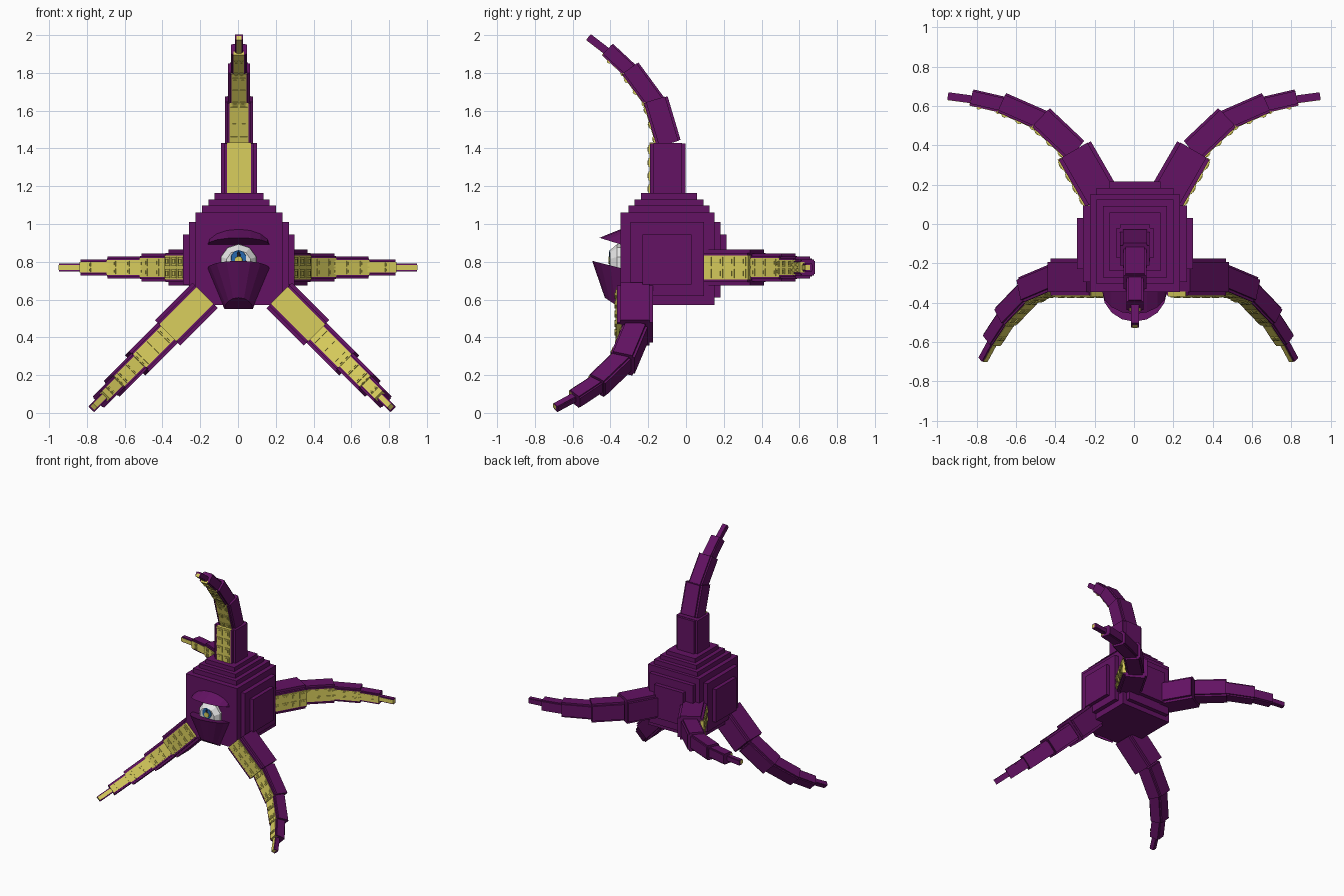
import bpy, bmesh
from math import sin, cos, pi, sqrt
from mathutils import Vector, Matrix

if "Cube" in bpy.data.objects:
    bpy.data.objects.remove(bpy.data.objects["Cube"])


def material(name, rgb):
    m = bpy.data.materials.new(name)
    m.use_nodes = True
    color = (*rgb, 1)
    m.diffuse_color = color
    bsdf = m.node_tree.nodes["Principled BSDF"]
    bsdf.inputs["Base Color"].default_value = color
    bsdf.inputs["Roughness"].default_value = 0.8
    return m


PURPLE = material("deep purple", (0.125, 0.006, 0.125))
YELLOW = material("sucker yellow", (0.70, 0.62, 0.11))
WHITE = material("eye white", (0.78, 0.78, 0.78))
BLUE = material("iris blue", (0.02, 0.14, 0.42))
BLACK = material("pupil black", (0.01, 0.01, 0.02))


def finish(name, bm, *mats):
    bmesh.ops.recalc_face_normals(bm, faces=bm.faces)
    mesh = bpy.data.meshes.new(name)
    bm.to_mesh(mesh)
    bm.free()
    for m in mats:
        mesh.materials.append(m)
    obj = bpy.data.objects.new(name, mesh)
    bpy.context.collection.objects.link(obj)
    return obj


def add_box(bm, center, axes, size, mat=0):
    """Box with its own axes added to a bmesh."""
    rot = Matrix(axes).transposed().to_4x4()
    mtx = Matrix.Translation(center) @ rot @ Matrix.Diagonal((*size, 1))
    made = bmesh.ops.create_cube(bm, size=1, matrix=mtx)
    for f in {f for v in made["verts"] for f in v.link_faces}:
        f.material_index = mat


WORLD = (Vector((1, 0, 0)), Vector((0, 1, 0)), Vector((0, 0, 1)))


def add_span(bm, x, y, z):
    lo, hi = Vector((x[0], y[0], z[0])), Vector((x[1], y[1], z[1]))
    add_box(bm, (lo + hi) / 2, WORLD, hi - lo)


# Body: cube with stepped plates on the sides, back and top
bm = bmesh.new()
add_span(bm, (-0.225, 0.235), (-0.347, 0.15), (0.57, 1.06))
add_span(bm, (-0.26, 0.27), (-0.295, 0.095), (0.62, 1.01))
add_span(bm, (-0.29, 0.30), (-0.23, 0.03), (0.68, 0.945))
add_span(bm, (-0.19, 0.20), (0.1, 0.183), (0.61, 1.01))
add_span(bm, (-0.125, 0.135), (0.1, 0.215), (0.68, 0.945))
for i in range(3):
    g = 0.195 - 0.033 * i
    add_span(bm, (0.005 - g, 0.005 + g), (-0.09 - g - 0.02, -0.09 + g + 0.02),
             (1.0, 1.097 + 0.033 * i))
finish("body", bm, PURPLE)

# Tentacle segments: start and end (along, bend), width, depth, sucker rows
SEGMENTS = [
    ((-0.01, 0), (0.27, 0), 0.19, 0.195, 4),
    ((0.265, -0.005), (0.5, 0.065), 0.15, 0.135, 3),
    ((0.475, 0.06), (0.665, 0.2), 0.118, 0.11, 3),
    ((0.63, 0.175), (0.765, 0.32), 0.085, 0.085, 2),
    ((0.73, 0.29), (0.83, 0.42), 0.042, 0.04, 0),
]


def tentacle(name, root, d, b):
    root, d, b = Vector(root), Vector(d).normalized(), Vector(b).normalized()
    side = d.cross(b)
    bm = bmesh.new()
    for (s0, f0), (s1, f1), w, depth, rows in SEGMENTS:
        p0, p1 = root + d * s0 + b * f0, root + d * s1 + b * f1
        t = (p1 - p0).normalized()
        n = side.cross(t)
        length = (p1 - p0).length
        mid = (p0 + p1) / 2
        axes = (side, t, n)
        # Stepped purple skin
        add_box(bm, mid, axes, (w, length, depth * 0.78))
        add_box(bm, mid, axes, (w * 0.8, length * 0.98, depth * 0.97))
        # Yellow underside and paired square suckers
        face = mid + n * depth / 2
        add_box(bm, face - n * 0.012, axes, (w * 0.66, length * 1.005, 0.026), 1)
        for r in range(rows):
            along = ((r + 0.5) / rows - 0.5) * length
            for sx in (-1, 1):
                c = face + t * along + side * sx * w * 0.17
                add_box(bm, c, axes, (w * 0.25, w * 0.25, 0.012), 1)
                add_box(bm, c + n * 0.004, axes, (w * 0.13, w * 0.13, 0.012), 1)
    finish(name, bm, PURPLE, YELLOW)


tentacle("top_tentacle", (0.005, -0.096, 1.16), (0, 0, 1), (0, -1, 0))
for label, s in (("left", 1), ("right", -1)):
    tentacle(label + "_front_tentacle", (0.022 + s * 0.203, -0.27, 0.615),
             (s, 0, -1), (0, -1, 0))
    tentacle(label + "_back_tentacle", (s * 0.168, 0.142, 0.77),
             (s * 0.5, sqrt(0.75), 0), (s * sqrt(0.75), -0.5, 0))


# Eyelids: two half rings lofted together and capped
def arc(half, reach, z, rise, steps=8):
    return [Vector((0.003 + half * cos(pi * i / steps),
                    -0.34 - reach * sin(pi * i / steps),
                    z + rise * sin(pi * i / steps))) for i in range(steps + 1)]


def eyelid(name, ring_a, ring_b, cap_a, cap_b):
    bm = bmesh.new()
    a = [bm.verts.new(p) for p in ring_a]
    b = [bm.verts.new(p) for p in ring_b]
    for i in range(len(a) - 1):
        bm.faces.new((a[i], a[i + 1], b[i + 1], b[i]))
    if cap_a:
        bm.faces.new(a)
    if cap_b:
        bm.faces.new(b)
    bmesh.ops.remove_doubles(bm, verts=bm.verts, dist=0.0005)
    finish(name, bm, PURPLE)


eyelid("lower_eyelid", arc(0.165, 0.157, 0.765, 0.04),
       arc(0.075, 0.09, 0.55, 0.06), True, True)
eyelid("upper_eyelid", arc(0.165, 0.0, 0.89, 0.085),
       arc(0.165, 0.118, 0.89, 0.037), False, True)


# Eye: faceted ball front with thin plates for the iris and pupil
def disc(name, mat, z, y_back, y_front, r_back, r_front, squash=1.0, sides=10):
    bm = bmesh.new()
    mtx = (Matrix.Translation((0.003, (y_back + y_front) / 2, z))
           @ Matrix.Diagonal((squash, 1, 1, 1)) @ Matrix.Rotation(pi / 2, 4, "X"))
    bmesh.ops.create_cone(bm, cap_ends=True, segments=sides, radius1=r_back,
                          radius2=r_front, depth=y_back - y_front, matrix=mtx)
    finish(name, bm, mat)


disc("eyeball", WHITE, 0.795, -0.33, -0.365, 0.1, 0.098)
disc("eyeball_front", WHITE, 0.795, -0.365, -0.403, 0.098, 0.066)
disc("iris", BLUE, 0.82, -0.402, -0.406, 0.042, 0.04)
disc("pupil", BLACK, 0.835, -0.405, -0.408, 0.02, 0.018, 0.5)
disc("iris_center", YELLOW, 0.808, -0.406, -0.410, 0.021, 0.02)
